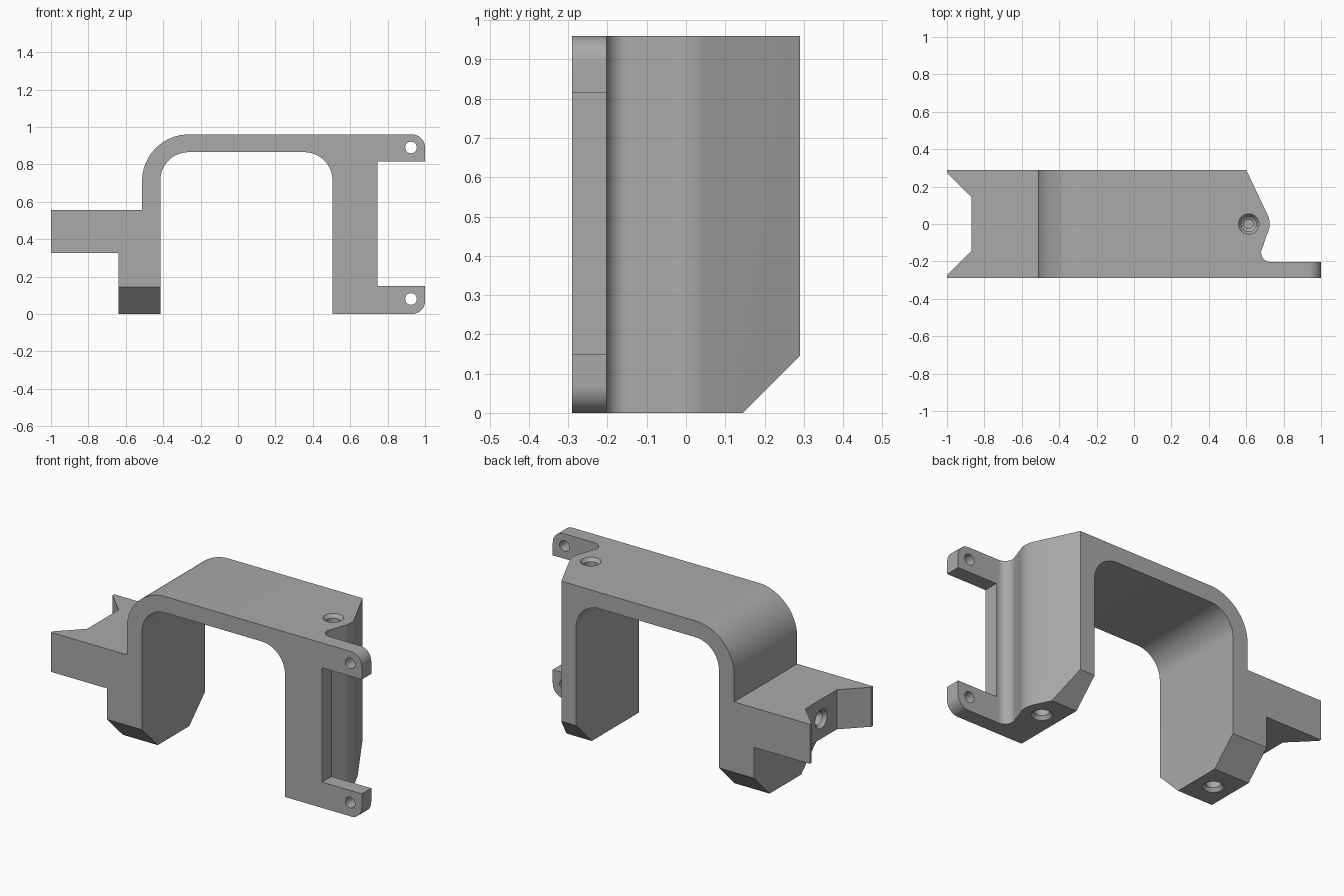
import bpy, bmesh
from math import sin, cos, radians
from mathutils import Matrix, Vector

default = bpy.data.objects.get("Cube")
if default:
    bpy.data.objects.remove(default, do_unlink=True)

gray = bpy.data.materials.new("plain gray")
gray.use_nodes = True
COLOR = (0.40, 0.40, 0.40, 1)
gray.diffuse_color = COLOR
gray.node_tree.nodes["Principled BSDF"].inputs["Base Color"].default_value = COLOR


def arc(cx, cy, r, start, end, steps=16):
    """Points along an arc, angles in degrees."""
    angles = [radians(start + (end - start) * i / steps) for i in range(steps + 1)]
    return [(cx + r * cos(a), cy + r * sin(a)) for a in angles]


def prism(name, outline, axis, low, high):
    """Extrude an outline along one axis; the other two axes keep their order."""
    bm = bmesh.new()
    verts = []
    for p in outline:
        co = list(p)
        co.insert("xyz".index(axis), low)
        verts.append(bm.verts.new(co))
    face = bm.faces.new(verts)
    moved = bmesh.ops.extrude_face_region(bm, geom=[face])["geom"]
    shift = Vector([high - low if a == axis else 0 for a in "xyz"])
    bmesh.ops.translate(bm, vec=shift, verts=[g for g in moved if isinstance(g, bmesh.types.BMVert)])
    bmesh.ops.recalc_face_normals(bm, faces=bm.faces)
    return finish(name, bm)


def bore(name, profile, origin, direction, sides=32):
    """Revolved cutter from (radius, depth) pairs, running inward along a direction."""
    bm = bmesh.new()
    rings = [[bm.verts.new((x, y, depth)) for x, y in arc(0, 0, r, 0, 360, sides)[:-1]]
             for r, depth in profile]
    for a, b in zip(rings, rings[1:]):
        for i in range(sides):
            j = (i + 1) % sides
            bm.faces.new((a[i], a[j], b[j], b[i]))
    bm.faces.new(rings[0])
    bm.faces.new(rings[-1])
    turn = Vector((0, 0, 1)).rotation_difference(Vector(direction)).to_matrix().to_4x4()
    bm.transform(Matrix.Translation(origin) @ turn)
    bmesh.ops.recalc_face_normals(bm, faces=bm.faces)
    return finish(name, bm)


def finish(name, bm):
    mesh = bpy.data.meshes.new(name)
    bm.to_mesh(mesh)
    bm.free()
    mesh.materials.append(gray)
    obj = bpy.data.objects.new(name, mesh)
    bpy.context.collection.objects.link(obj)
    return obj


def combine(target, cutter, operation="DIFFERENCE"):
    mod = target.modifiers.new("cut", "BOOLEAN")
    mod.operation, mod.solver, mod.object = operation, "EXACT", cutter
    bpy.context.view_layer.objects.active = target
    bpy.ops.object.modifier_apply(modifier=mod.name)
    bpy.data.objects.remove(cutter, do_unlink=True)


# Arch outline with side arm and two mounting ears
HALF, TOP = 0.29, 0.96
front_outline = (
    [(-0.415, 0), (-0.64, 0), (-0.64, 0.325), (-1, 0.325), (-1, 0.555), (-0.513, 0.555)]
    + arc(-0.263, TOP - 0.25, 0.25, 180, 90, 24)
    + arc(0.93, TOP - 0.07, 0.07, 90, 0)
    + [(1, 0.815), (0.745, 0.815), (0.745, 0.15), (1, 0.15)]
    + arc(0.93, 0.07, 0.07, 0, -90)
    + [(0.505, 0)]
    + arc(0.355, 0.715, 0.15, 0, 90)
    + arc(-0.265, 0.715, 0.15, 90, 180)
)
bracket = prism("bracket", front_outline, "y", -HALF, HALF)

# Plan outline: notched arm end, boss round the screw hole, thin ears
plan_outline = (
    [(-1, -HALF), (1.01, -HALF), (1.01, -0.203)]
    + arc(0.73, -0.153, 0.05, 270, 153, 12)
    + arc(0.61, 0, 0.115, -27, 25, 12)
    + [(0.60, HALF), (-1, HALF), (-1, 0.275), (-0.87, 0.145), (-0.87, -0.145), (-1, -0.275)]
)
combine(bracket, prism("plan", plan_outline, "z", -0.1, 1.1), "INTERSECT")

# Sloped feet: back of both legs, front of the arm-side leg
for side, x_end in ((1, 1.1), (-1, 0)):
    wedge = [(side * 0.095, -0.05), (side * 0.34, 0.195), (side * 0.34, -0.05)]
    combine(bracket, prism("foot_slope", wedge, "x", -1.1, x_end))

# Countersunk blind screw holes
screw = [(0.065, -0.01), (0.055, 0), (0.04, 0.02), (0.04, 0.16), (0.025, 0.17), (0.025, 0.22)]
for origin, direction in (
    ((0.613, 0, TOP), (0, 0, -1)),
    ((0.613, 0, 0), (0, 0, 1)),
    ((-0.528, 0, 0), (0, 0, 1)),
    ((-0.87, 0, 0.44), (1, 0, 0)),
):
    combine(bracket, bore("screw_hole", screw, origin, direction))

# Through holes in the ears
for z in (0.89, 0.08):
    combine(bracket, bore("ear_hole", [(0.031, 0), (0.031, 0.2)], (0.925, -0.35, z), (0, 1, 0)))

bpy.ops.object.select_all(action="DESELECT")
bracket.select_set(True)
bpy.context.view_layer.objects.active = bracket
bpy.ops.object.shade_smooth_by_angle(angle=radians(30))
